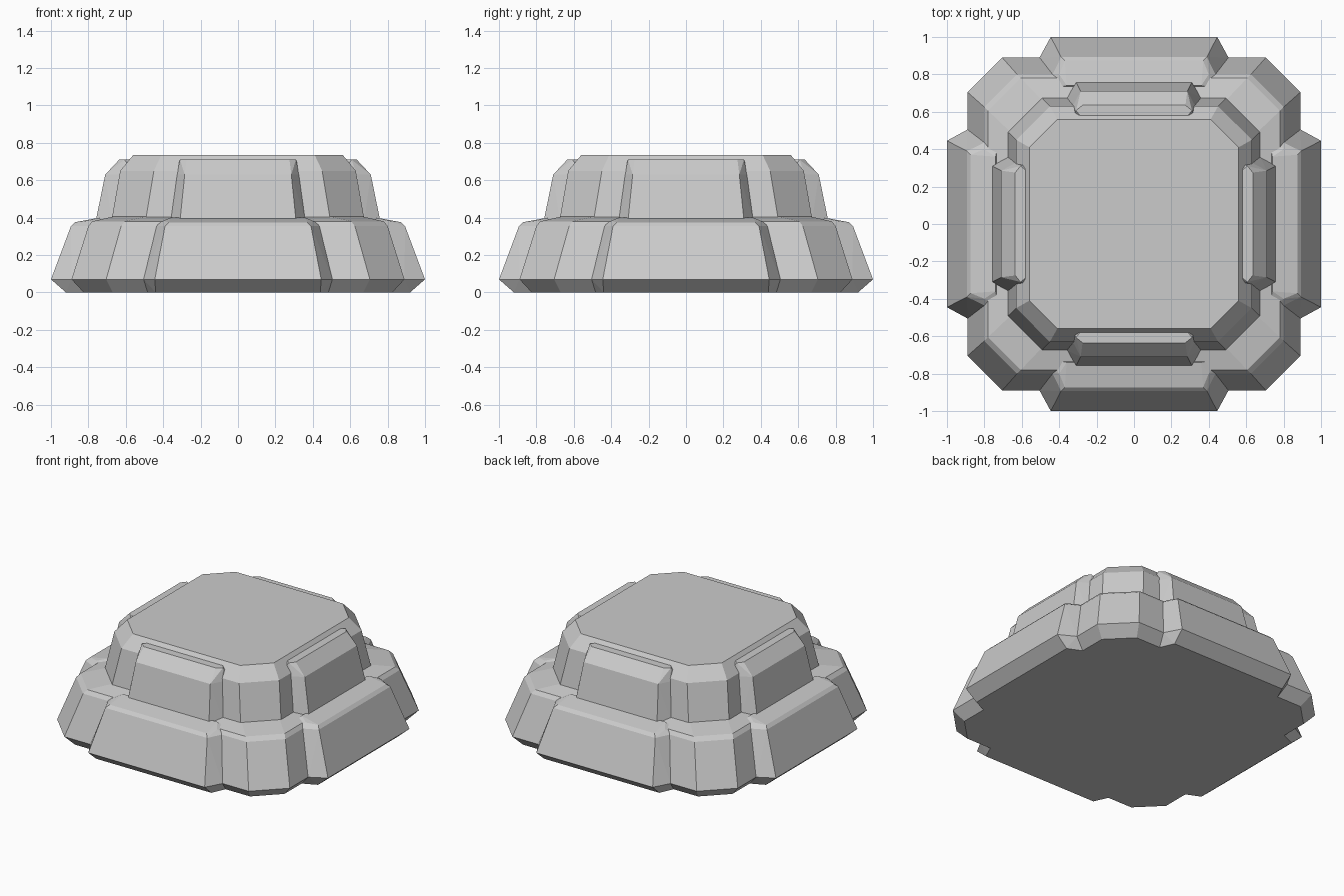
import bpy, bmesh
from mathutils import Matrix
from math import pi

if "Cube" in bpy.data.objects:
    bpy.data.objects.remove(bpy.data.objects["Cube"])


def finish(bm, name):
    bmesh.ops.recalc_face_normals(bm, faces=bm.faces[:])
    me = bpy.data.meshes.new(name)
    bm.to_mesh(me)
    bm.free()
    ob = bpy.data.objects.new(name, me)
    bpy.context.collection.objects.link(ob)
    return ob


def octagon_tier(name, levels):
    """Stack chamfered squares: (z, half size, corner start)."""
    bm = bmesh.new()
    rings = []
    for z, h, c in levels:
        pts = [(h, -c), (h, c), (c, h), (-c, h), (-h, c), (-h, -c), (-c, -h), (c, -h)]
        rings.append([bm.verts.new((x, y, z)) for x, y in pts])
    for a, b in zip(rings, rings[1:]):
        for i in range(8):
            j = (i + 1) % 8
            bm.faces.new((a[i], a[j], b[j], b[i]))
    bm.faces.new(rings[0][::-1])
    bm.faces.new(rings[-1])
    return finish(bm, name)


def side_pads(name, points):
    """Faceted convex pad, mirrored in x, repeated on four sides."""
    for k, side in enumerate(("back", "left", "front", "right")):
        bm = bmesh.new()
        for x, y, z in points:
            for s in (-1, 1):
                bm.verts.new((s * x, y, z))
        res = bmesh.ops.convex_hull(bm, input=bm.verts[:])
        loose = [v for v in bm.verts if not v.link_faces]
        bmesh.ops.delete(bm, geom=loose, context='VERTS')
        bmesh.ops.dissolve_limit(bm, angle_limit=0.02, verts=bm.verts[:], edges=bm.edges[:])
        bmesh.ops.transform(bm, matrix=Matrix.Rotation(k * pi / 2, 4, 'Z'), verts=bm.verts[:])
        finish(bm, f"{name}_{side}")


# Lower and upper bodies
octagon_tier("lower_body", [(0, .825, .67), (.07, .89, .705), (.355, .80, .625),
                            (.38, .78, .605), (.405, .67, .50)])
octagon_tier("upper_body", [(.36, .68, .50), (.41, .672, .49), (.65, .63, .45), (.735, .56, .41)])

# Lower armour pads: (half width, distance out, height)
side_pads("lower_pad", [
    (.44, .92, 0), (.49, .81, 0), (.53, .72, 0),
    (.445, 1.0, .07), (.505, .89, .07), (.58, .72, .07),
    (.39, .893, .355), (.44, .79, .355), (.46, .72, .355),
    (.37, .873, .375), (.40, .80, .383), (.36, .74, .40)])

# Upper armour pads
side_pads("upper_pad", [
    (.31, .76, .385), (.36, .675, .385), (.37, .55, .385),
    (.285, .71, .63), (.325, .635, .63), (.335, .55, .63),
    (.275, .635, .71), (.31, .607, .71), (.285, .575, .71), (.28, .55, .70)])
